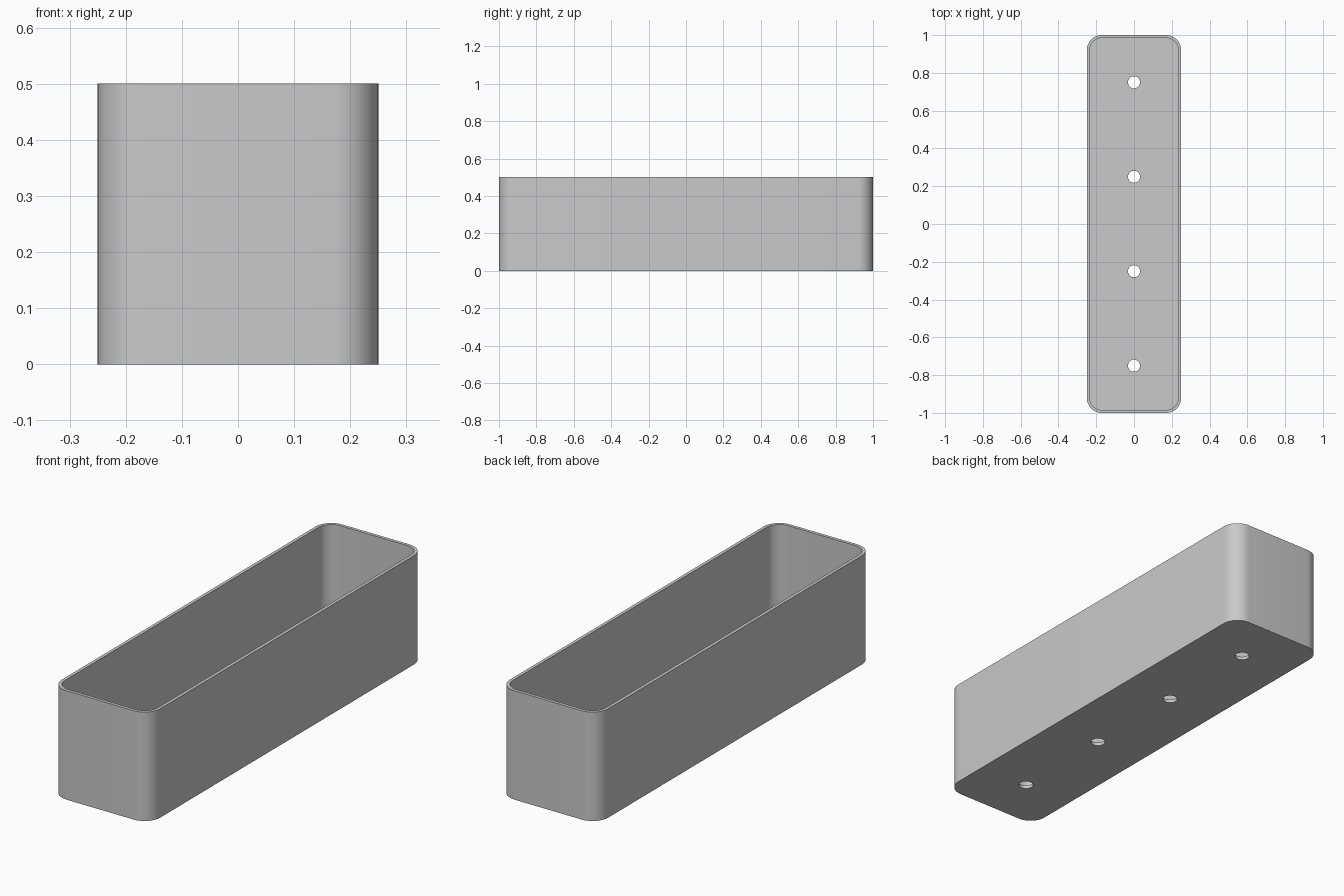
import bpy
import bmesh
import math

cube = bpy.data.objects.get("Cube")
if cube:
    bpy.data.objects.remove(cube, do_unlink=True)

WIDTH, LENGTH, HEIGHT = 0.5, 2.0, 0.5
RADIUS, WALL, HOLE_RADIUS = 0.08, 0.015, 0.032
CORNER_STEPS, HOLE_SIDES = 12, 32

grey = bpy.data.materials.new("plain grey")
grey.use_nodes = True
colour = (0.59, 0.59, 0.59, 1)
grey.diffuse_color = colour
grey.node_tree.nodes["Principled BSDF"].inputs["Base Color"].default_value = colour

bm = bmesh.new()


def ring(points, z):
    """Ring of vertices at height z."""
    return [bm.verts.new((x, y, z)) for x, y in points]


def rounded_rectangle(inset):
    r = RADIUS - inset
    cx, cy = WIDTH / 2 - RADIUS, LENGTH / 2 - RADIUS
    points = []
    for k, (sx, sy) in enumerate([(1, 1), (-1, 1), (-1, -1), (1, -1)]):
        for i in range(CORNER_STEPS + 1):
            a = math.pi / 2 * (k + i / CORNER_STEPS)
            points.append((sx * cx + r * math.cos(a), sy * cy + r * math.sin(a)))
    return points


def circle(cy):
    angles = [math.tau * i / HOLE_SIDES for i in range(HOLE_SIDES)]
    return [(HOLE_RADIUS * math.cos(a), cy + HOLE_RADIUS * math.sin(a)) for a in angles]


def skin(first, second):
    """Quads between two matching rings."""
    for i in range(len(first)):
        bm.faces.new((first[i - 1], first[i], second[i], second[i - 1]))


def ring_edges(verts):
    return [bm.edges.get((verts[i - 1], v)) for i, v in enumerate(verts)]


# Outer wall, rim and inner wall
outer, inner = rounded_rectangle(0), rounded_rectangle(WALL)
base, outer_rim = ring(outer, 0), ring(outer, HEIGHT)
inner_rim, floor = ring(inner, HEIGHT), ring(inner, WALL)
skin(base, outer_rim)
skin(outer_rim, inner_rim)
skin(inner_rim, floor)

# Drain holes through the floor
base_outline, floor_outline = ring_edges(base), ring_edges(floor)
for y in (-0.75, -0.25, 0.25, 0.75):
    lower, upper = ring(circle(y), 0), ring(circle(y), WALL)
    skin(upper, lower)
    base_outline += ring_edges(lower)
    floor_outline += ring_edges(upper)

# Underside and floor, filled around the holes
for outline in (base_outline, floor_outline):
    bmesh.ops.triangle_fill(bm, use_beauty=True, use_dissolve=False, edges=outline)

bmesh.ops.recalc_face_normals(bm, faces=bm.faces)
mesh = bpy.data.meshes.new("planter_box")
bm.to_mesh(mesh)
bm.free()
mesh.materials.append(grey)

box = bpy.data.objects.new("planter_box", mesh)
bpy.context.collection.objects.link(box)
bpy.ops.object.select_all(action="DESELECT")
box.select_set(True)
bpy.context.view_layer.objects.active = box
bpy.ops.object.shade_smooth_by_angle(angle=math.radians(30))
